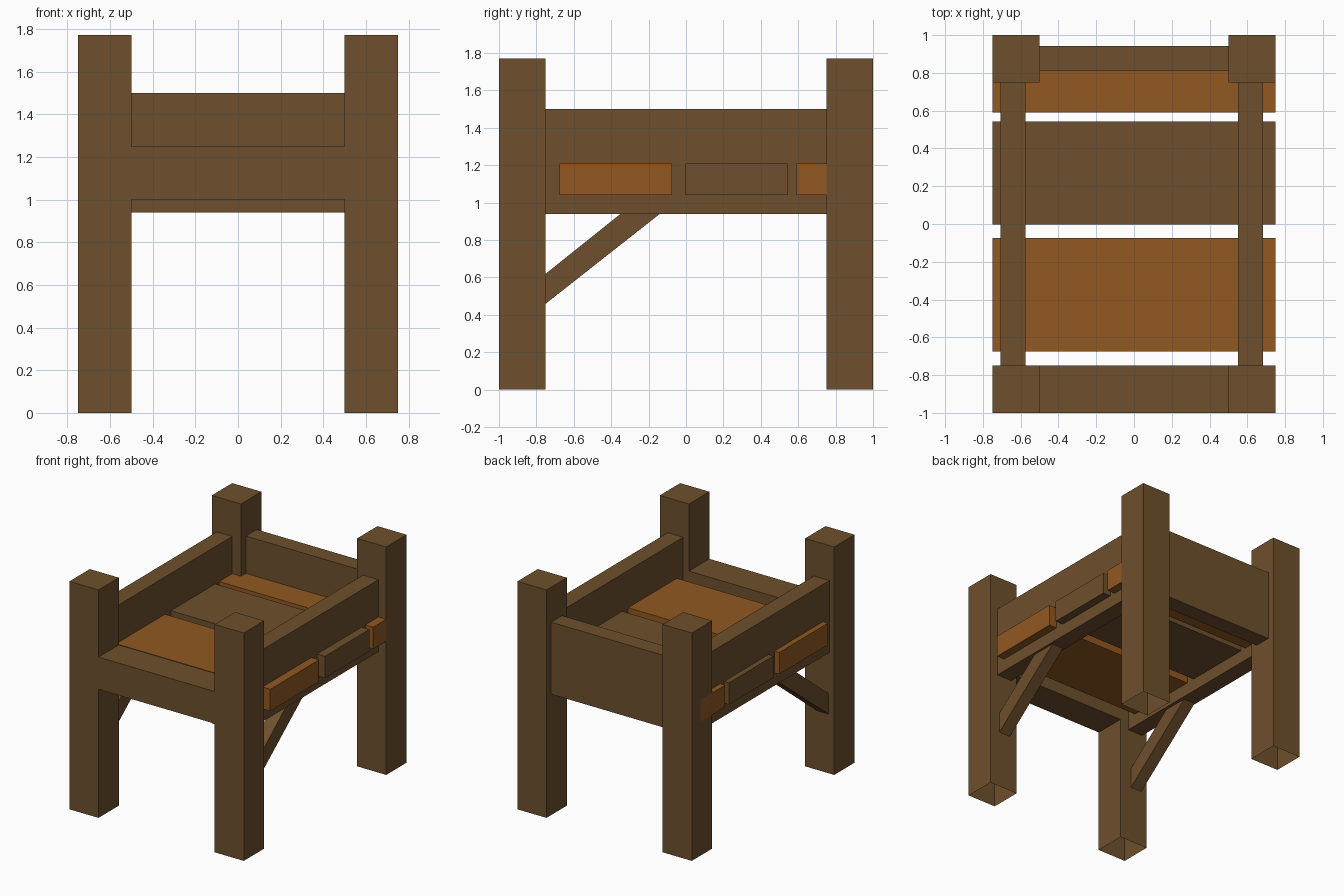
import bpy, bmesh

if "Cube" in bpy.data.objects:
    bpy.data.objects.remove(bpy.data.objects["Cube"])


def material(name, rgb):
    m = bpy.data.materials.new(name)
    m.diffuse_color = (*rgb, 1)
    m.use_nodes = True
    m.node_tree.nodes["Principled BSDF"].inputs["Base Color"].default_value = m.diffuse_color
    return m


brown = material("brown wood", (0.156, 0.080, 0.026))
orange = material("orange wood", (0.283, 0.098, 0.015))


def finish(name, bm, mat):
    me = bpy.data.meshes.new(name)
    bm.to_mesh(me)
    bm.free()
    me.materials.append(mat)
    ob = bpy.data.objects.new(name, me)
    bpy.context.collection.objects.link(ob)
    return ob


def box(name, x, y, z, mat=brown, open_bottom=False):
    bm = bmesh.new()
    bmesh.ops.create_cube(bm, size=1)
    for v in bm.verts:
        v.co = [r[0] if c < 0 else r[1] for c, r in zip(v.co, (x, y, z))]
    bm.normal_update()
    if open_bottom:
        down = [f for f in bm.faces if f.normal.z < -0.9]
        bmesh.ops.delete(bm, geom=down, context='FACES_ONLY')
    return finish(name, bm, mat)


def side_prism(name, profile, x0, x1, mat=brown):
    # extrude a (y, z) profile along x
    bm = bmesh.new()
    face = bm.faces.new([bm.verts.new((x0, y, z)) for y, z in profile])
    ext = bmesh.ops.extrude_face_region(bm, geom=[face], use_keep_orig=True)
    for v in ext["geom"]:
        if isinstance(v, bmesh.types.BMVert):
            v.co.x = x1
    bmesh.ops.recalc_face_normals(bm, faces=bm.faces[:])
    return finish(name, bm, mat)


# corner posts, hollow underneath
for xn, x in (("left", (-0.75, -0.5)), ("right", (0.5, 0.75))):
    for yn, y in (("front", (-1, -0.75)), ("back", (0.75, 1))):
        box(f"{yn}_{xn}_post", x, y, (0, 1.772), open_bottom=True)

# front beam and back board
box("front_beam", (-0.5, 0.5), (-1, -0.75), (1.0, 1.25))
box("back_board", (-0.5, 0.5), (0.81, 0.943), (0.94, 1.5))

# side rails with a diagonal brace under each
brace = [(-0.75, 0.46), (-0.13, 0.948), (-0.34, 0.948), (-0.75, 0.62)]
for side, x, bx in (("left", (-0.708, -0.575), (-0.70, -0.60)),
                    ("right", (0.55, 0.683), (0.565, 0.665))):
    box(f"{side}_rail", x, (-0.75, 0.75), (0.94, 1.5))
    side_prism(f"{side}_brace", brace, *bx)

# bed planks passing through the rails
for name, y, mat in (("front_plank", (-0.675, -0.075), orange),
                     ("middle_plank", (-0.003, 0.543), brown),
                     ("back_plank", (0.59, 0.895), orange)):
    box(name, (-0.75, 0.75), y, (1.04, 1.21), mat)
